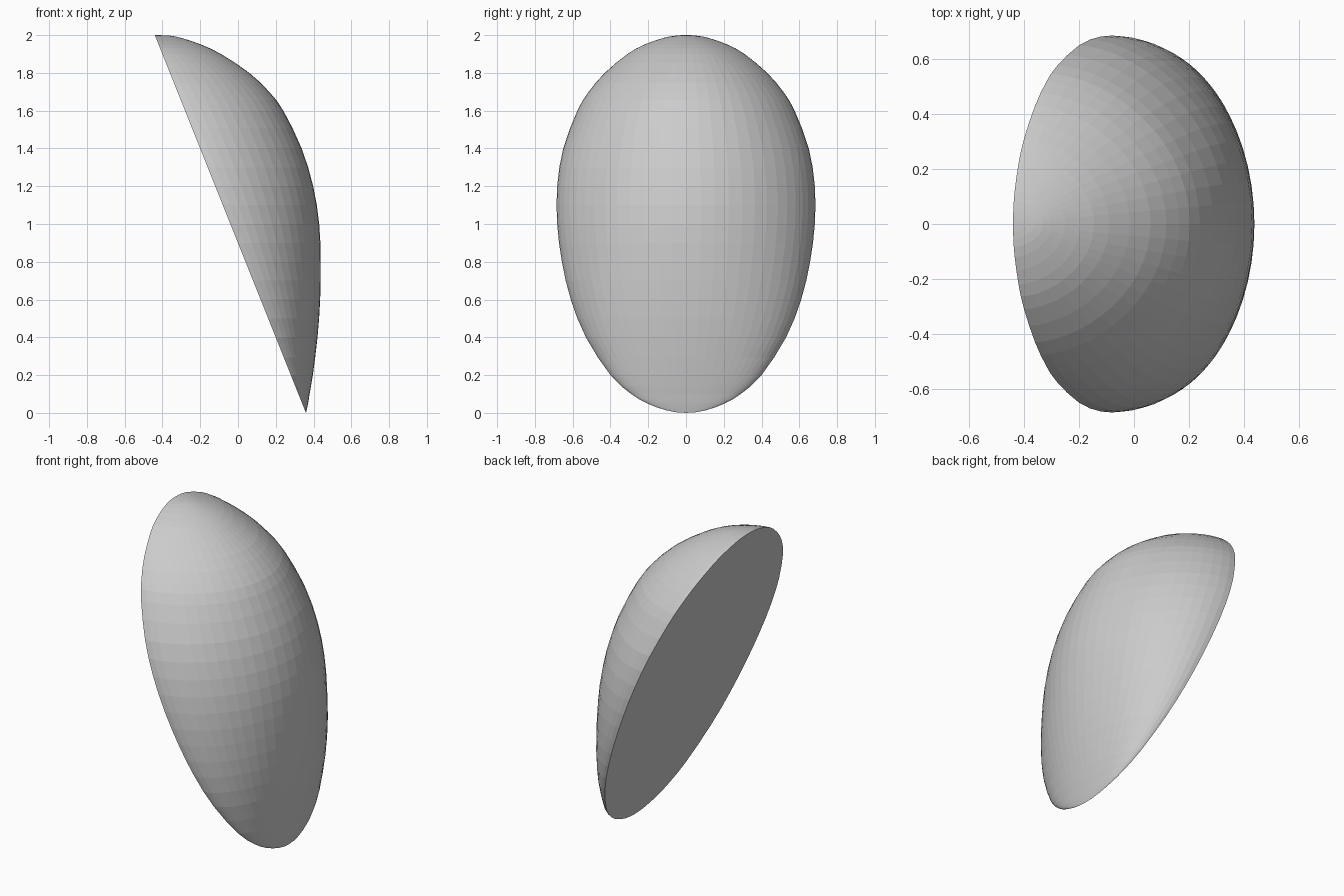
import bpy, bmesh, math
from mathutils import Vector

if "Cube" in bpy.data.objects:
    bpy.data.objects.remove(bpy.data.objects["Cube"])

# Stations of the shell: (height, front profile x, half width)
stations = [Vector(p) for p in (
    (0.0, 0.36, 0.0), (0.0125, 0.363, 0.10), (0.05, 0.371, 0.205),
    (0.1, 0.379, 0.29), (0.2, 0.396, 0.40), (0.4, 0.421, 0.53),
    (0.6, 0.435, 0.61), (0.8, 0.438, 0.657), (1.0, 0.430, 0.682),
    (1.2, 0.398, 0.682), (1.4, 0.337, 0.65), (1.6, 0.24, 0.575),
    (1.7, 0.165, 0.515), (1.8, 0.06, 0.43), (1.9, -0.09, 0.31),
    (1.95, -0.195, 0.22), (1.985, -0.30, 0.12), (1.997, -0.36, 0.055),
    (2.0, -0.44, 0.0))]
COLUMNS = 28


def refine(points, steps):
    """Catmull-Rom curve through the stations, mirrored in width at both ends."""
    flip = lambda p: Vector((p.x, p.y, -p.z))
    pts = [flip(points[1])] + points + [flip(points[-2])]
    out = []
    for a, b, c, d in zip(pts, pts[1:], pts[2:], pts[3:]):
        for i in range(steps):
            t = i / steps
            out.append(0.5 * (2 * b + (c - a) * t + (2 * a - 5 * b + 4 * c - d) * t * t
                              + (3 * b - a - 3 * c + d) * t ** 3))
    return out + [points[-1]]


bm = bmesh.new()

# Domed skin: curved cross-sections standing on the slanted flat plane
rows = []
for z, front, width in refine(stations, 2)[1:-1]:
    plane = 0.36 - 0.4 * z
    bulge = max(front - plane, 0.001)
    row = []
    for j in range(COLUMNS + 1):
        a = -math.pi / 2 + math.pi * j / COLUMNS
        row.append(bm.verts.new((plane + bulge * max(math.cos(a), 0) ** 1.2,
                                 width * math.sin(a), z)))
    rows.append(row)
for r0, r1 in zip(rows, rows[1:]):
    for j in range(COLUMNS):
        bm.faces.new((r0[j], r0[j + 1], r1[j + 1], r1[j]))

# Close both tips
bottom = bm.verts.new((0.36, 0, 0))
top = bm.verts.new((-0.44, 0, 2))
for j in range(COLUMNS):
    bm.faces.new((bottom, rows[0][j + 1], rows[0][j]))
    bm.faces.new((top, rows[-1][j], rows[-1][j + 1]))

# Flat slanted back
bm.faces.new([bottom] + [r[0] for r in rows] + [top] + [r[-1] for r in reversed(rows)])
bmesh.ops.recalc_face_normals(bm, faces=bm.faces)

mesh = bpy.data.meshes.new("domed_shell")
bm.to_mesh(mesh)
bm.free()
bpy.context.collection.objects.link(bpy.data.objects.new("domed_shell", mesh))
